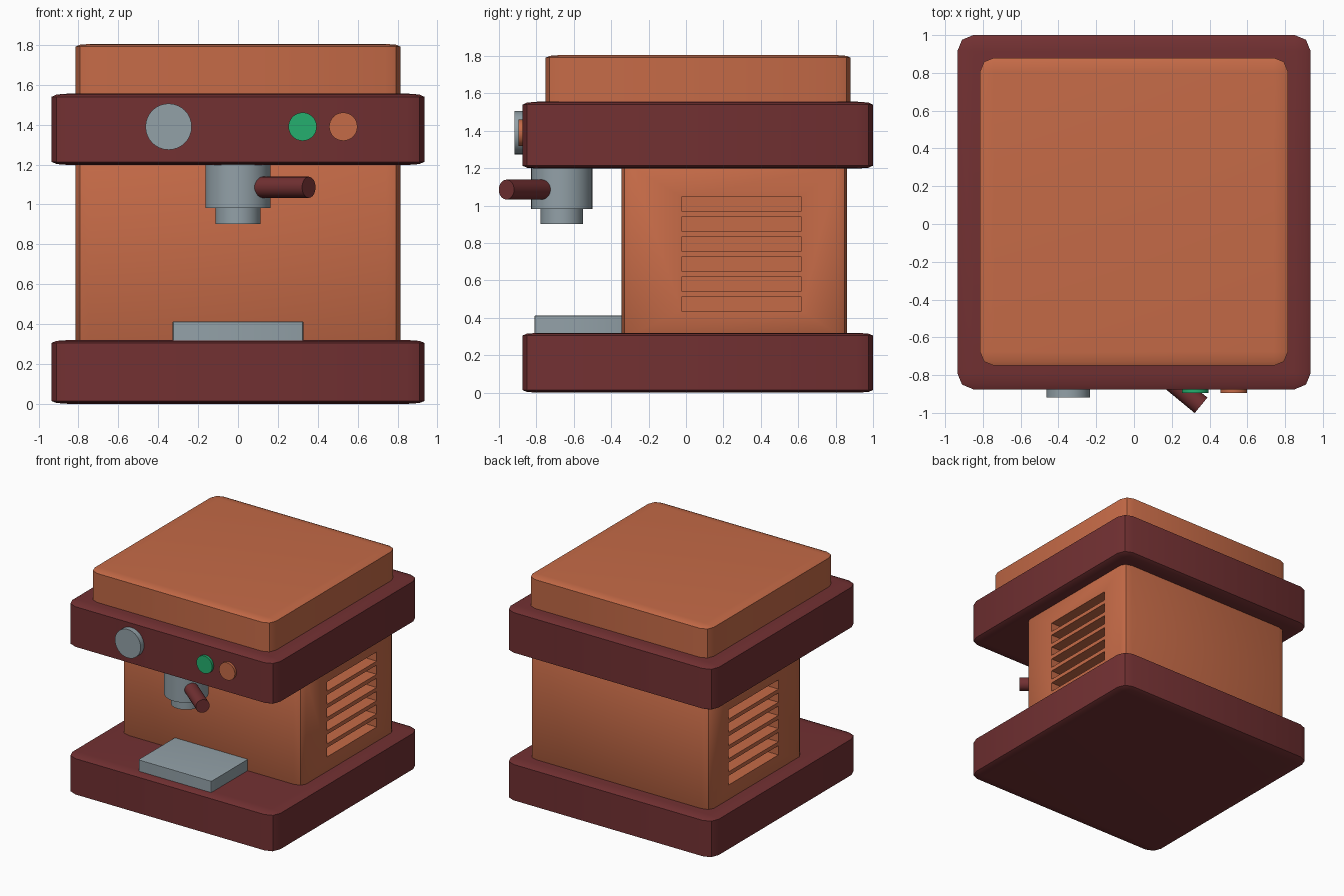
import bpy, bmesh, math
from mathutils import Matrix, Vector

if "Cube" in bpy.data.objects:
    bpy.data.objects.remove(bpy.data.objects["Cube"])


def material(name, rgb):
    m = bpy.data.materials.new(name)
    m.diffuse_color = (*rgb, 1)
    m.use_nodes = True
    m.node_tree.nodes["Principled BSDF"].inputs["Base Color"].default_value = m.diffuse_color
    return m


ORANGE = material("copper_orange", (0.56, 0.145, 0.063))
MAROON = material("dark_maroon", (0.168, 0.03, 0.032))
STEEL = material("steel_grey", (0.29, 0.355, 0.39))
GREEN = material("light_green", (0.018, 0.43, 0.156))


def make_object(name, bm, mat):
    mesh = bpy.data.meshes.new(name)
    bm.to_mesh(mesh)
    bm.free()
    obj = bpy.data.objects.new(name, mesh)
    bpy.context.collection.objects.link(obj)
    mesh.materials.append(mat)
    return obj


def smooth(obj):
    bpy.ops.object.select_all(action='DESELECT')
    obj.select_set(True)
    bpy.context.view_layer.objects.active = obj
    bpy.ops.object.shade_smooth_by_angle(angle=math.radians(35))


def box(name, lo, hi, mat, bevel=0.045):
    """Unit cube, bevelled first and then stretched between two corners."""
    lo, hi = Vector(lo), Vector(hi)
    bm = bmesh.new()
    bmesh.ops.create_cube(bm, size=1)
    bmesh.ops.bevel(bm, geom=bm.edges[:], offset=bevel, segments=2,
                    profile=0.5, affect='EDGES', clamp_overlap=True)
    bmesh.ops.scale(bm, vec=hi - lo, verts=bm.verts)
    bmesh.ops.translate(bm, vec=(lo + hi) / 2, verts=bm.verts)
    obj = make_object(name, bm, mat)
    smooth(obj)
    return obj


def cylinder(name, start, end, radius, mat):
    start, end = Vector(start), Vector(end)
    axis = end - start
    turn = axis.to_track_quat('Z', 'Y').to_matrix().to_4x4()
    bm = bmesh.new()
    bmesh.ops.create_cone(bm, cap_ends=True, segments=32, radius1=radius,
                          radius2=radius, depth=axis.length,
                          matrix=Matrix.Translation((start + end) / 2) @ turn)
    obj = make_object(name, bm, mat)
    smooth(obj)
    return obj


# Housing
box("base", (-0.935, -0.875, 0), (0.935, 1.0, 0.32), MAROON)
box("control_band", (-0.935, -0.875, 1.198), (0.935, 1.0, 1.556), MAROON)
box("top_cap", (-0.815, -0.75, 1.5), (0.815, 0.88, 1.805), ORANGE)
body = box("body", (-0.815, -0.345, 0.27), (0.815, 0.862, 1.25), ORANGE)

# Six vent slots cut into each side of the body
bm = bmesh.new()
for side in (-1, 1):
    for i in range(6):
        place = Matrix.Translation((side * 0.815, 0.297, 0.475 + i * 0.107))
        size = Matrix.Diagonal((0.3, 0.64, 0.075, 1))
        bmesh.ops.create_cube(bm, size=1, matrix=place @ size)
cutter = make_object("vent_cutter", bm, ORANGE)
cutter.hide_render = True
cut = body.modifiers.new("vents", 'BOOLEAN')
cut.operation = 'DIFFERENCE'
cut.solver = 'EXACT'
cut.object = cutter
bpy.context.view_layer.objects.active = body
bpy.ops.object.modifier_apply(modifier=cut.name)
bpy.data.objects.remove(cutter)
smooth(body)

# Drip tray
box("drip_tray", (-0.328, -0.81, 0.30), (0.328, -0.30, 0.413), STEEL, 0.02)

# Brew head and its handle
cylinder("brew_head", (0, -0.664, 0.982), (0, -0.664, 1.25), 0.164, STEEL)
cylinder("brew_spout", (0, -0.664, 0.902), (0, -0.664, 1.0), 0.114, STEEL)
cylinder("handle", (0.10, -0.75, 1.086), (0.355, -0.96, 1.086), 0.053, MAROON)

# Knob and buttons on the control band
for name, x, radius, front, mat in (("dial", -0.348, 0.116, -0.918, STEEL),
                                    ("green_button", 0.324, 0.071, -0.896, GREEN),
                                    ("orange_button", 0.528, 0.071, -0.896, ORANGE)):
    cylinder(name, (x, -0.84, 1.39), (x, front, 1.39), radius, mat)
